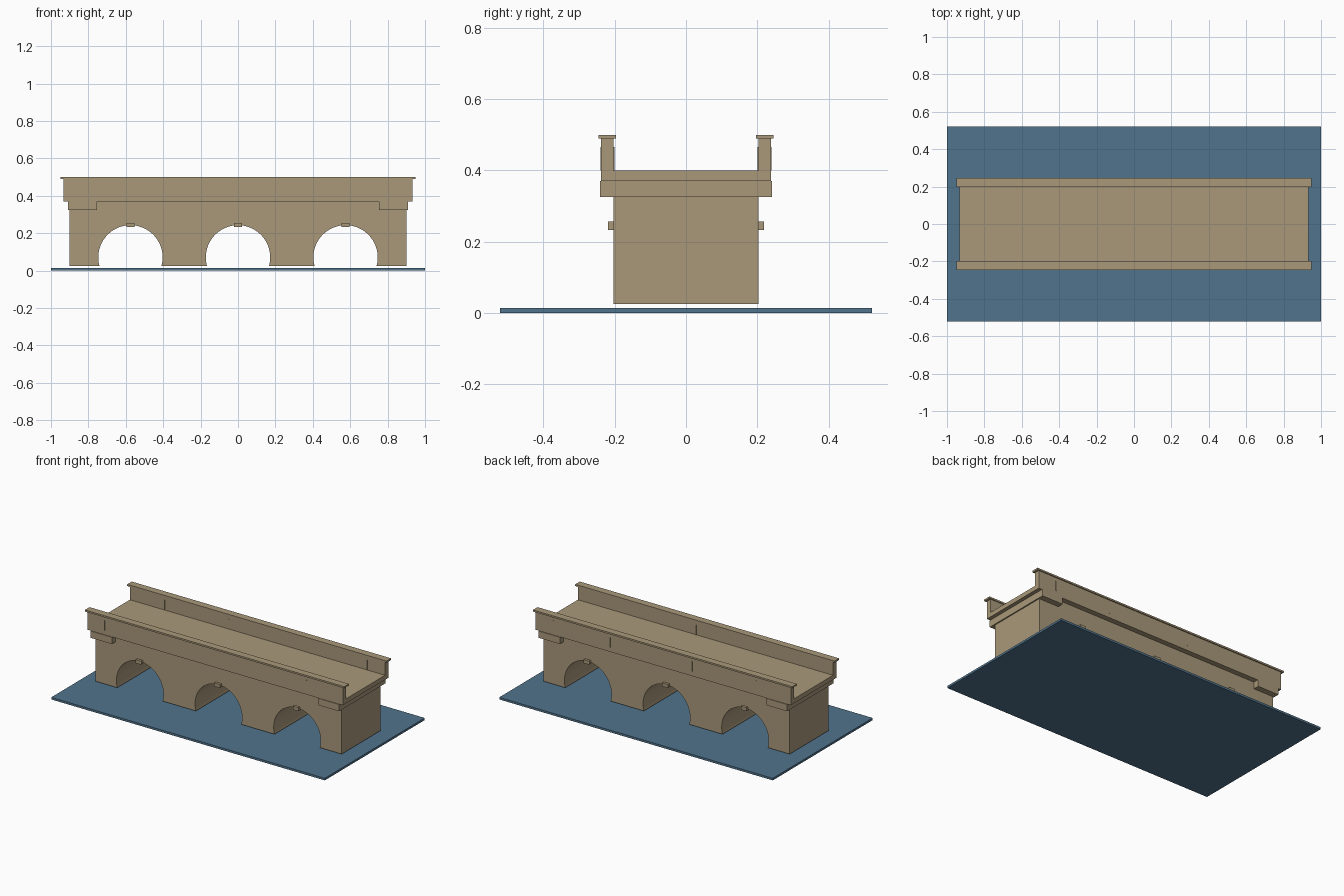
import bpy, bmesh, math

if "Cube" in bpy.data.objects:
    bpy.data.objects.remove(bpy.data.objects["Cube"])


def material(name, rgb):
    m = bpy.data.materials.new(name)
    m.diffuse_color = (*rgb, 1)
    m.use_nodes = True
    m.node_tree.nodes["Principled BSDF"].inputs["Base Color"].default_value = m.diffuse_color
    return m


STONE = material("tan stone", (0.40, 0.318, 0.195))
WATER = material("river blue", (0.082, 0.175, 0.265))


def finish(name, bm, mat):
    bmesh.ops.recalc_face_normals(bm, faces=bm.faces[:])
    me = bpy.data.meshes.new(name)
    bm.to_mesh(me)
    bm.free()
    me.materials.append(mat)
    ob = bpy.data.objects.new(name, me)
    bpy.context.collection.objects.link(ob)
    return ob


def box(name, x, y, z, mat=STONE):
    """Box from (min, max) pairs."""
    bm = bmesh.new()
    bmesh.ops.create_cube(bm, size=1)
    for v in bm.verts:
        v.co = [(a + b) / 2 + c * (b - a) for (a, b), c in zip((x, y, z), v.co)]
    return finish(name, bm, mat)


# River surface
box("river", (-1, 1), (-0.522, 0.522), (0, 0.014), WATER)

# Arched body: side profile with three round openings, extruded across
ARCHES = (-0.575, 0, 0.575)
R, CZ, BASE, TOP, HALF = 0.172, 0.071, 0.025, 0.37, 0.203
profile = [(-0.9, TOP), (-0.9, BASE)]
start = math.pi + math.asin((CZ - BASE) / R)
end = math.pi - start
N = 40
for cx in ARCHES:
    for i in range(N + 1):
        a = start + (end - start) * i / N
        profile.append((cx + R * math.cos(a), CZ + R * math.sin(a)))
profile += [(0.9, BASE), (0.9, TOP)]
bm = bmesh.new()
face = bm.faces.new([bm.verts.new((x, -HALF, z)) for x, z in profile])
ext = bmesh.ops.extrude_face_region(bm, geom=[face])
for v in ext["geom"]:
    if isinstance(v, bmesh.types.BMVert):
        v.co.y = HALF
body = finish("arched_body", bm, STONE)
bpy.context.view_layer.objects.active = body
body.select_set(True)
bpy.ops.object.shade_smooth_by_angle(angle=math.radians(30))

# Road deck
box("road_deck", (-0.933, 0.933), (-0.238, 0.238), (0.37, 0.40))

# Bearing blocks under each end of the deck
for s in (-1, 1):
    box("end_bearing", sorted((s * 0.753, s * 0.908)), (-0.242, 0.242), (0.325, 0.37))

# Both sides: parapet, coping, keystones and thin parapet joints
JOINTS = {-1: (-0.81, 0.07, 0.67), 1: (-0.68, -0.21, 0.39, 0.80)}
for s in (-1, 1):
    def side(a, b):
        return sorted((s * a, s * b))
    box("parapet", (-0.933, 0.933), side(0.203, 0.238), (0.40, 0.49))
    box("parapet_coping", (-0.948, 0.948), side(0.197, 0.245), (0.489, 0.50))
    for cx in ARCHES:
        box("keystone", (cx - 0.021, cx + 0.021), side(0.19, 0.219), (0.233, 0.256))
    for jx in JOINTS[s]:
        box("parapet_joint", (jx - 0.003, jx + 0.003), side(0.201, 0.240), (0.40, 0.465))
